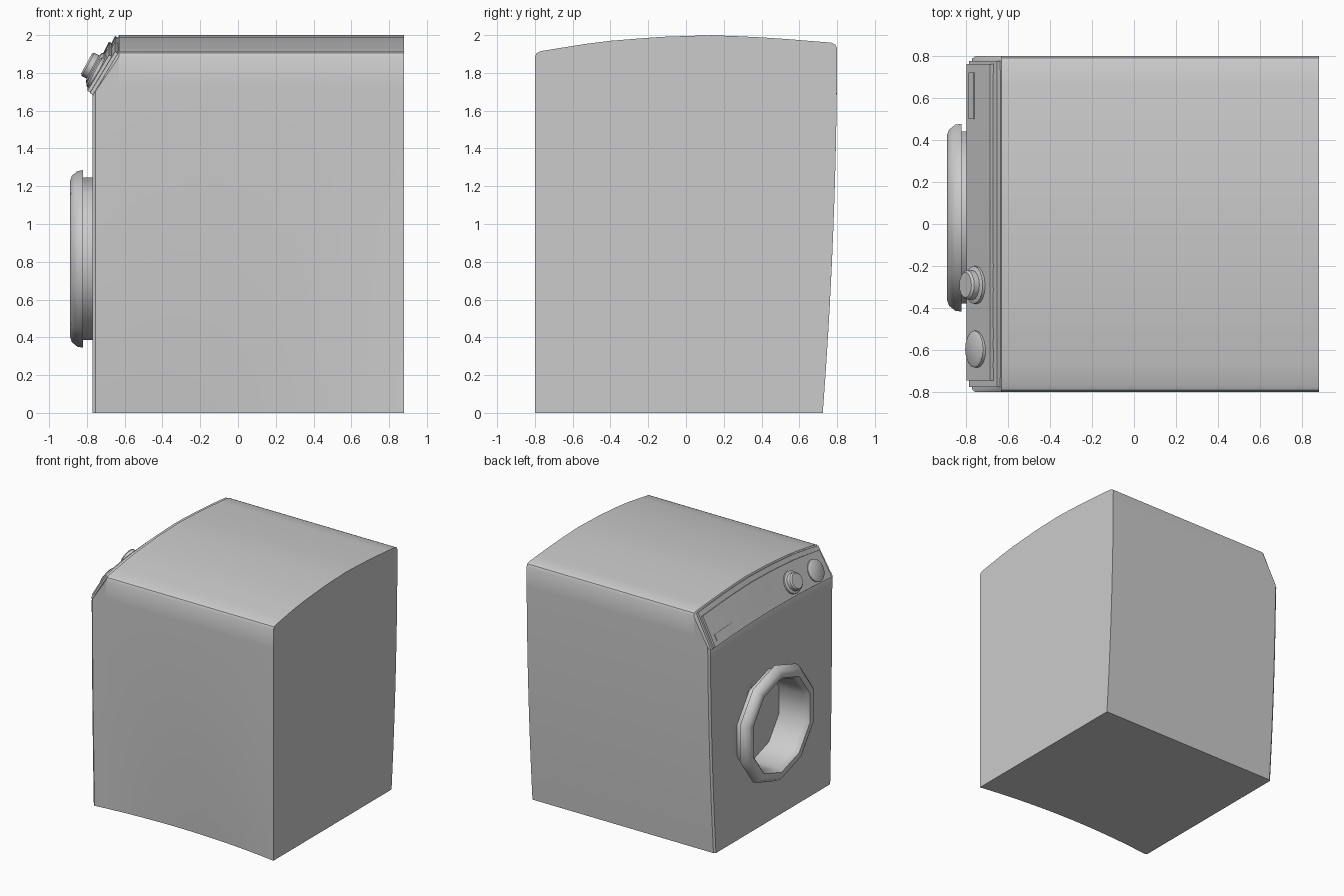
import bpy, bmesh, math
from mathutils import Vector

if "Cube" in bpy.data.objects:
    bpy.data.objects.remove(bpy.data.objects["Cube"])

grey = bpy.data.materials.new("light_grey")
grey.use_nodes = True
grey.diffuse_color = (0.6, 0.6, 0.6, 1)
grey.node_tree.nodes["Principled BSDF"].inputs["Base Color"].default_value = (0.6, 0.6, 0.6, 1)

FRONT, BACK, SLOPE_X, HALF = -0.77, 0.88, -0.63, 0.8
NORMAL = Vector((-0.88, 0, 0.48)).normalized()
LID = [(-0.8, 1.885), (-0.79, 1.905), (-0.77, 1.915), (-0.46, 1.965), (-0.15, 1.99),
       (0.15, 2.0), (0.46, 1.985), (0.77, 1.96), (0.79, 1.95), (0.8, 1.93)]


def finish(bm, name, angle=30):
    bmesh.ops.recalc_face_normals(bm, faces=bm.faces)
    mesh = bpy.data.meshes.new(name)
    bm.to_mesh(mesh)
    bm.free()
    mesh.materials.append(grey)
    ob = bpy.data.objects.new(name, mesh)
    bpy.context.collection.objects.link(ob)
    bpy.ops.object.select_all(action='DESELECT')
    ob.select_set(True)
    bpy.context.view_layer.objects.active = ob
    bpy.ops.object.shade_smooth_by_angle(angle=math.radians(angle))
    return ob


def lid_height(y):
    for (a, za), (b, zb) in zip(LID, LID[1:]):
        if y <= b:
            return za + (zb - za) * max(0, (y - a) / (b - a))
    return LID[-1][1]


def slope_point(s, y, lift=0):
    """Point on the sloping control face; s runs from its foot to the lid."""
    foot = 1.68 + 0.03 * (1 - (y / HALF) ** 2)
    p = Vector((FRONT + s * (SLOPE_X - FRONT), y, foot + s * (lid_height(y) - foot)))
    return p + NORMAL * lift


def slice_at(bm, axis, value):
    co, no = Vector(), Vector()
    co[axis], no[axis] = value, 1
    bmesh.ops.bisect_plane(bm, geom=bm.verts[:] + bm.edges[:] + bm.faces[:],
                           plane_co=co, plane_no=no)


def taper(x, y, z):
    """The sides draw in towards the floor."""
    k = (1 - z / 2) ** 2
    if y > 0:
        return y * (1 - 0.095 * k)
    t = (BACK - x) / (BACK - FRONT)
    return y * (1 - (0.322 * t - 0.287 * t * t) * k)


# Cabinet: a gridded box bent to an arched lid, sloping front and tapered sides
bm = bmesh.new()
bmesh.ops.create_cube(bm, size=1)
for v in bm.verts:
    v.co = Vector((v.co.x * (BACK - FRONT) + (BACK + FRONT) / 2, v.co.y * 2 * HALF, v.co.z + 0.5))
bmesh.ops.subdivide_edges(bm, edges=bm.edges[:], cuts=11, use_grid_fill=True)
for x in (SLOPE_X, FRONT + 0.015):
    slice_at(bm, 0, x)
for y in (-0.79, -0.77, 0.77, 0.79):
    slice_at(bm, 1, y)
for v in bm.verts:
    x, y, w = v.co
    s = min(1, (x - FRONT) / (SLOPE_X - FRONT))
    z = w * slope_point(s, y).z
    side = taper(x, y, z)
    if x < FRONT + 0.001:
        side *= 0.985
    v.co = (x, side, z)
cabinet = finish(bm, "cabinet")


def lathe(name, profile, centre, axis, sides, angle=40):
    """Turn (radius, height) points about an axis."""
    quat = axis.to_track_quat('Z', 'Y')
    bm = bmesh.new()
    rings = []
    for r, h in profile:
        angles = [math.pi / 2 + math.tau * k / sides for k in range(sides)]
        rings.append([bm.verts.new(centre + quat @ Vector((r * math.cos(a), r * math.sin(a), h)))
                      for a in angles])
    for low, high in zip(rings, rings[1:]):
        for k in range(sides):
            n = (k + 1) % sides
            bm.faces.new((low[k], low[n], high[n], high[k]))
    bm.faces.new(rings[0][::-1])
    bm.faces.new(rings[-1])
    return finish(bm, name, angle)


# Door ring with a recessed drum opening (heights measured forwards from x = 0)
door_centre = Vector((0, 0.03, 0.815))
forward = Vector((-1, 0, 0))
lathe("door_ring",
      [(0.43, 0.6), (0.43, 0.82), (0.47, 0.82), (0.465, 0.85), (0.44, 0.88), (0.41, 0.89),
       (0.385, 0.885), (0.365, 0.86), (0.36, 0.84), (0.36, 0.62)],
      door_centre, forward, 10)
cutter = lathe("door_cutter", [(0.4, 0.61), (0.4, 1.0)], door_centre, forward, 10)
cutter.hide_render = True
cutter.hide_set(True)
cut = cabinet.modifiers.new("door_opening", 'BOOLEAN')
cut.operation, cut.solver, cut.object = 'DIFFERENCE', 'EXACT', cutter
bpy.context.view_layer.objects.active = cabinet
bpy.ops.object.modifier_apply(modifier=cut.name)
bpy.data.objects.remove(cutter)


def plate(name, y0, y1, s0, s1, low, high, steps=14):
    """Plate that follows the arched control face."""
    bm = bmesh.new()
    loops = []
    for i in range(steps + 1):
        y = y0 + (y1 - y0) * i / steps
        corners = ((s0, low), (s1, low), (s1, high), (s0, high))
        loops.append([bm.verts.new(slope_point(s, y, lift)) for s, lift in corners])
    for a, b in zip(loops, loops[1:]):
        for k in range(4):
            n = (k + 1) % 4
            bm.faces.new((a[k], a[n], b[n], b[k]))
    bm.faces.new(loops[0])
    bm.faces.new(loops[-1])
    return finish(bm, name)


# Control panel layers and the drawer grip
plate("panel_base", -0.775, 0.775, 0.01, 0.96, -0.02, 0.018)
plate("control_panel", -0.745, 0.76, 0.02, 0.83, 0.01, 0.034)
plate("drawer_grip", 0.5, 0.72, 0.13, 0.29, 0.03, 0.039, 4)

# Dials
lathe("selector_dial",
      [(0.09, -0.01), (0.09, 0.015), (0.07, 0.022), (0.07, 0.05), (0.06, 0.06)],
      slope_point(0.36, -0.29, 0.034), NORMAL, 16)
lathe("flat_dial", [(0.088, -0.01), (0.088, 0.012), (0.075, 0.02)],
      slope_point(0.36, -0.595, 0.034), NORMAL, 16)
